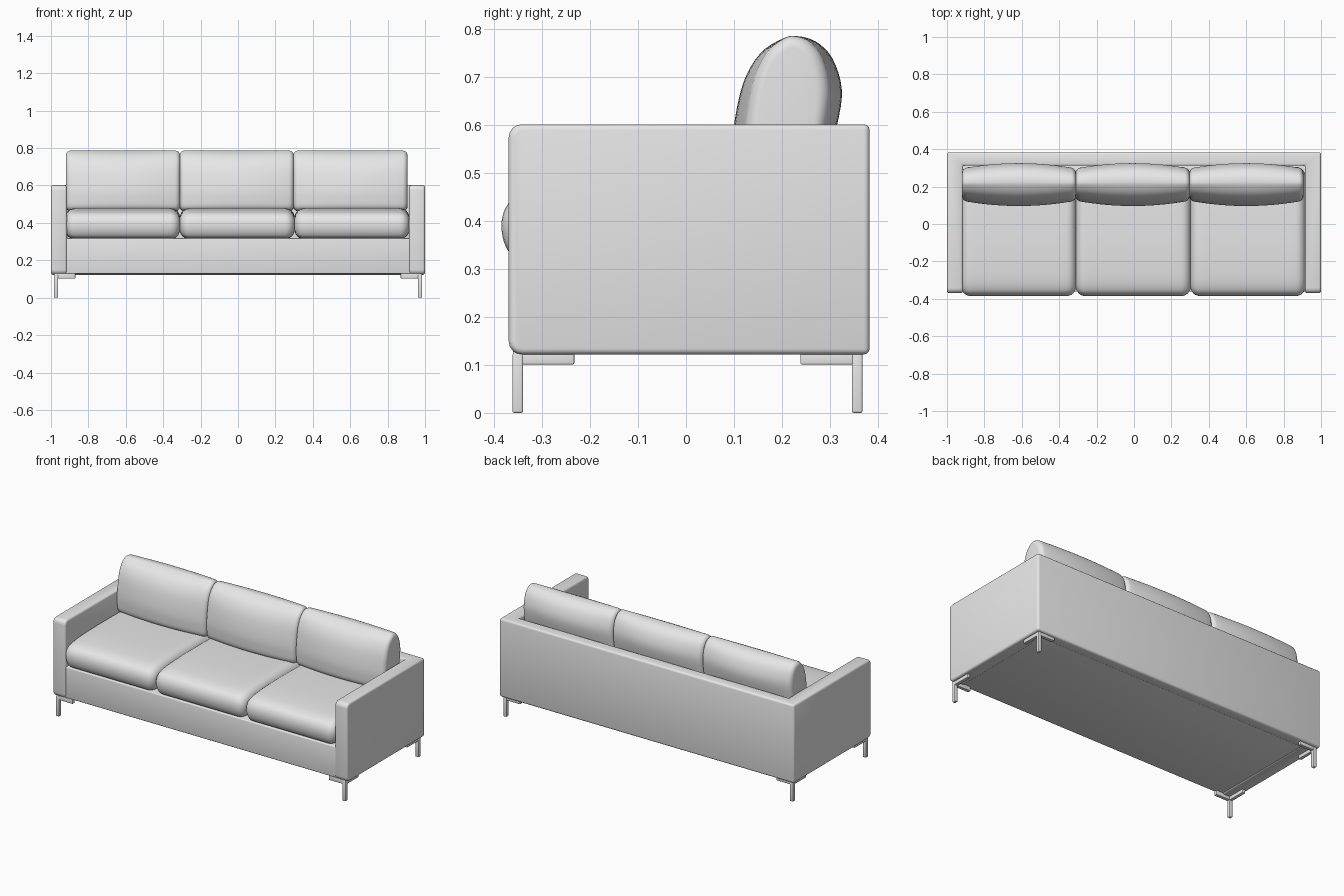
import bpy
import bmesh
from math import sin, cos, pi, radians
from mathutils import Vector

cube = bpy.data.objects.get("Cube")
if cube:
    bpy.data.objects.remove(cube)

GREY = (0.8, 0.8, 0.8, 1)
fabric = bpy.data.materials.new("light_grey")
fabric.use_nodes = True
fabric.diffuse_color = GREY
fabric.node_tree.nodes["Principled BSDF"].inputs["Base Color"].default_value = GREY


def finish(name, bm):
    """Turn a bmesh into a smooth, coloured object."""
    bmesh.ops.recalc_face_normals(bm, faces=bm.faces)
    mesh = bpy.data.meshes.new(name)
    bm.to_mesh(mesh)
    bm.free()
    mesh.materials.append(fabric)
    obj = bpy.data.objects.new(name, mesh)
    bpy.context.collection.objects.link(obj)
    bpy.ops.object.select_all(action='DESELECT')
    obj.select_set(True)
    bpy.context.view_layer.objects.active = obj
    bpy.ops.object.shade_smooth_by_angle(angle=radians(40))
    return obj


def soften(bm, edges, radius, segments):
    bmesh.ops.bevel(bm, geom=edges, offset=radius, segments=segments,
                    profile=0.5, affect='EDGES', clamp_overlap=False)


def sharp_edges(bm):
    bm.normal_update()
    return [e for e in bm.edges if e.calc_face_angle(0) > radians(40)]


def prism(outline, z0, z1):
    """Extrude a plan outline from z0 to z1."""
    bm = bmesh.new()
    face = bm.faces.new([bm.verts.new((x, y, z0)) for x, y in outline])
    top = bmesh.ops.extrude_face_region(bm, geom=[face])["geom"]
    for v in top:
        if isinstance(v, bmesh.types.BMVert):
            v.co.z = z1
    bmesh.ops.recalc_face_normals(bm, faces=bm.faces)
    return bm


def box(name, x, y, z, radius):
    bm = prism([(x[0], y[0]), (x[1], y[0]), (x[1], y[1]), (x[0], y[1])], *z)
    soften(bm, sharp_edges(bm), radius, 3)
    return finish(name, bm)


def smooth_loop(points, steps=4):
    """Closed Catmull-Rom curve through the points."""
    pts = [Vector(p) for p in points]
    n, out = len(pts), []
    for i in range(n):
        a, b, c, d = (pts[(i + k) % n] for k in (-1, 0, 1, 2))
        for s in range(steps):
            t = s / steps
            out.append(0.5 * (2 * b + (c - a) * t + (2 * a - 5 * b + 4 * c - d) * t ** 2
                              + (3 * b - a - 3 * c + d) * t ** 3))
    return out


def cushion(name, profile, centre, half, radius, taper):
    """Sweep a side profile along x, tapering and rounding both ends."""
    loop = smooth_loop(profile)
    lo = [min(p[i] for p in loop) for i in (0, 1)]
    hi = [max(p[i] for p in loop) for i in (0, 1)]
    mid = [(a + b) / 2 for a, b in zip(lo, hi)]
    size = [(b - a) / 2 for a, b in zip(lo, hi)]
    flat = half - radius
    side = [(flat * i / 8, 0) for i in range(8)]
    side += [(flat + radius * sin(k * pi / 12), radius * (1 - cos(k * pi / 12)))
             for k in range(7)]
    stations = [(-x, d) for x, d in reversed(side[1:])] + side
    bm = bmesh.new()
    rings = []
    for x, inset in stations:
        thin = 1 - taper * (x / half) ** 2 - inset / size[0]
        low = 1 - inset / size[1]
        rings.append([bm.verts.new((centre + x, mid[0] + (p[0] - mid[0]) * thin,
                                    mid[1] + (p[1] - mid[1]) * low)) for p in loop])
    for r, s in zip(rings, rings[1:]):
        for i in range(len(r)):
            j = (i + 1) % len(r)
            bm.faces.new((r[i], r[j], s[j], s[i]))
    bm.faces.new(rings[0])
    bm.faces.new(rings[-1])
    return finish(name, bm)


# Arms and back in one U-shaped shell, with rounder front corners
shell = prism([(-1, -0.37), (-0.915, -0.37), (-0.915, 0.312), (0.915, 0.312),
               (0.915, -0.37), (1, -0.37), (1, 0.383), (-1, 0.383)], 0.122, 0.602)
front = [e for e in shell.edges
         if all(v.co.y < -0.36 for v in e.verts) and e.verts[0].co.z == e.verts[1].co.z]
soften(shell, front, 0.028, 4)
soften(shell, sharp_edges(shell), 0.012, 3)
finish("arms_and_back", shell)

# Seat base
box("seat_base", (-0.925, 0.925), (-0.362, 0.33), (0.128, 0.318), 0.006)

# Cushions
SEAT = [(-0.385, 0.39), (-0.375, 0.43), (-0.345, 0.455), (-0.27, 0.47), (-0.1, 0.478),
        (0.2, 0.475), (0.29, 0.46), (0.305, 0.4), (0.29, 0.33), (0.2, 0.315),
        (-0.25, 0.315), (-0.345, 0.32), (-0.375, 0.345)]
BACK = [(0.11, 0.475), (0.097, 0.53), (0.1, 0.6), (0.12, 0.69), (0.155, 0.75),
        (0.2, 0.78), (0.23, 0.786), (0.27, 0.775), (0.305, 0.74), (0.325, 0.675),
        (0.315, 0.6), (0.29, 0.52), (0.25, 0.47), (0.18, 0.463)]
for i, word in enumerate(("right", "middle", "left")):
    cushion("seat_cushion_" + word, SEAT, -0.617 + 0.613 * i, 0.307, 0.05, 0)
    cushion("back_cushion_" + word, BACK, -0.615 + 0.608 * i, 0.305, 0.025, 0.25)

# Legs: a post under a two-armed corner bracket
for sx, side in ((-1, "right"), (1, "left")):
    for sy, end in ((-1, "front"), (1, "back")):
        def span(s, a, b, shift=0):
            return sorted((s * a + shift, s * b + shift))
        name = end + "_" + side + "_leg"
        post_x, post_y = span(sx, 0.962, 0.984), span(sy, 0.343, 0.365, 0.003)
        box(name, post_x, post_y, (0, 0.124), 0.004)
        box(name + "_bracket_across", span(sx, 0.87, 0.983), span(sy, 0.344, 0.364, 0.003),
            (0.102, 0.13), 0.003)
        box(name + "_bracket_along", span(sx, 0.963, 0.983), span(sy, 0.236, 0.364, 0.003),
            (0.101, 0.125), 0.003)
